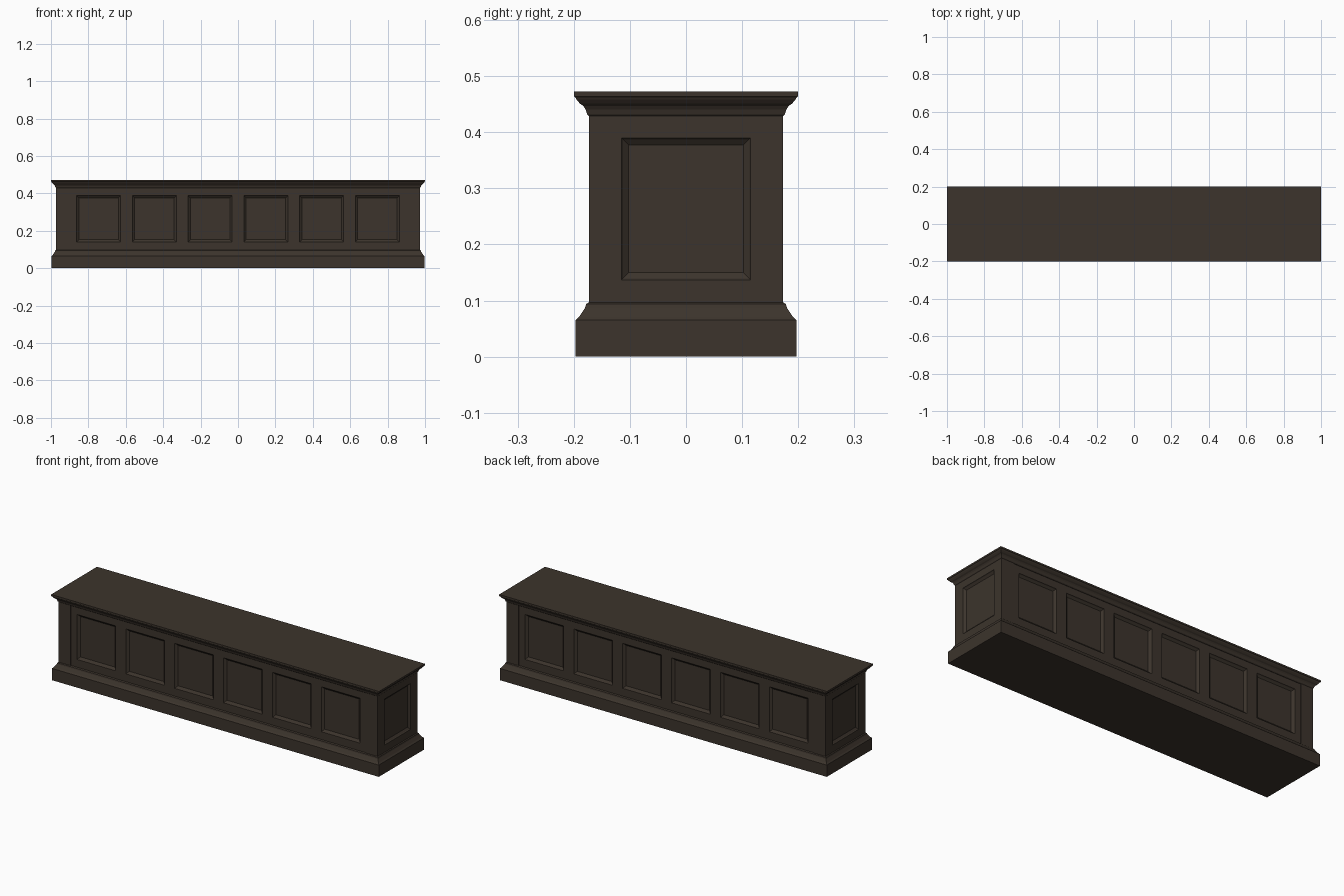
import bpy, bmesh
from mathutils import Vector

if "Cube" in bpy.data.objects:
    bpy.data.objects.remove(bpy.data.objects["Cube"])

EXTRA = 0.80   # half length exceeds half depth by this much all round

wood = bpy.data.materials.new("dark brown wood")
wood.diffuse_color = (0.045, 0.034, 0.025, 1)
wood.use_nodes = True
wood.node_tree.nodes["Principled BSDF"].inputs["Base Color"].default_value = wood.diffuse_color


def finish(bm, name):
    bmesh.ops.remove_doubles(bm, verts=bm.verts, dist=1e-5)
    bmesh.ops.recalc_face_normals(bm, faces=bm.faces)
    me = bpy.data.meshes.new(name)
    bm.to_mesh(me)
    bm.free()
    me.materials.append(wood)
    ob = bpy.data.objects.new(name, me)
    bpy.context.collection.objects.link(ob)
    return ob


def moulding(name, profile):
    """Sweep a (half depth, z) profile around the rectangle and cap both ends."""
    bm = bmesh.new()
    rings = []
    for d, z in profile:
        x = d + EXTRA
        rings.append([bm.verts.new(c) for c in
                      ((-x, -d, z), (x, -d, z), (x, d, z), (-x, d, z))])
    for a, b in zip(rings, rings[1:]):
        for i in range(4):
            j = (i + 1) % 4
            bm.faces.new((a[i], a[j], b[j], b[i]))
    bm.faces.new(rings[0][::-1])
    bm.faces.new(rings[-1])
    return finish(bm, name)


def panelled_wall(name, centre, along, half, panels, z0, z1, pz0, pz1):
    """Flat wall whose listed (u0, u1) spans become bevelled recessed panels."""
    bm = bmesh.new()
    us = sorted([-half, half] + [u for p in panels for u in p])
    zs = [z0, pz0, pz1, z1]
    grid = [[bm.verts.new(Vector(centre) + Vector(along) * u + Vector((0, 0, z)))
             for z in zs] for u in us]
    recess = []
    for i in range(len(us) - 1):
        for k in range(3):
            f = bm.faces.new((grid[i][k], grid[i + 1][k],
                              grid[i + 1][k + 1], grid[i][k + 1]))
            if k == 1 and i % 2 == 1:
                recess.append(f)
    bm.normal_update()
    # narrow quirk, sloping moulding, then the flat field
    bmesh.ops.inset_individual(bm, faces=recess, thickness=0.004, depth=-0.004)
    bmesh.ops.inset_individual(bm, faces=recess, thickness=0.014, depth=-0.008)
    me = bpy.data.meshes.new(name)
    bm.to_mesh(me)
    bm.free()
    me.materials.append(wood)
    ob = bpy.data.objects.new(name, me)
    bpy.context.collection.objects.link(ob)


# base plinth with sloping top edge
moulding("plinth", [(0.197, 0.0), (0.197, 0.065), (0.190, 0.072),
                    (0.180, 0.087), (0.178, 0.094), (0.173, 0.097)])

# cornice and flat counter top
moulding("cornice_top", [(0.172, 0.428), (0.176, 0.432), (0.179, 0.441),
                         (0.183, 0.447), (0.189, 0.451), (0.195, 0.458),
                         (0.197, 0.462), (0.200, 0.464), (0.200, 0.473)])

# long walls with six recessed panels each
D, X = 0.173, 0.973
centres = [(i - 2.5) * 0.298 for i in range(6)]
spans = [(c - 0.118, c + 0.118) for c in centres]
for label, s in (("front", -1), ("back", 1)):
    panelled_wall(label + "_wall", (0, s * (D - 0.003), 0), (-s, 0, 0), X - 0.003,
                  spans, 0.09, 0.435, 0.14, 0.388)

# end walls with one recessed panel each
for label, s in (("left", -1), ("right", 1)):
    panelled_wall(label + "_end", (s * X, 0, 0), (0, s, 0), D,
                  [(-0.115, 0.115)], 0.09, 0.435, 0.137, 0.39)

# corner posts standing slightly proud of the long walls
for sx in (-1, 1):
    for sy in (-1, 1):
        bm = bmesh.new()
        bmesh.ops.create_cube(bm, size=1)
        for v in bm.verts:
            v.co = (sx * (0.936 + v.co.x * 0.073), sy * (0.168 + v.co.y * 0.010),
                    0.2625 + v.co.z * 0.345)
        finish(bm, ("left" if sx < 0 else "right") +
               ("_front" if sy < 0 else "_back") + "_corner_post")
